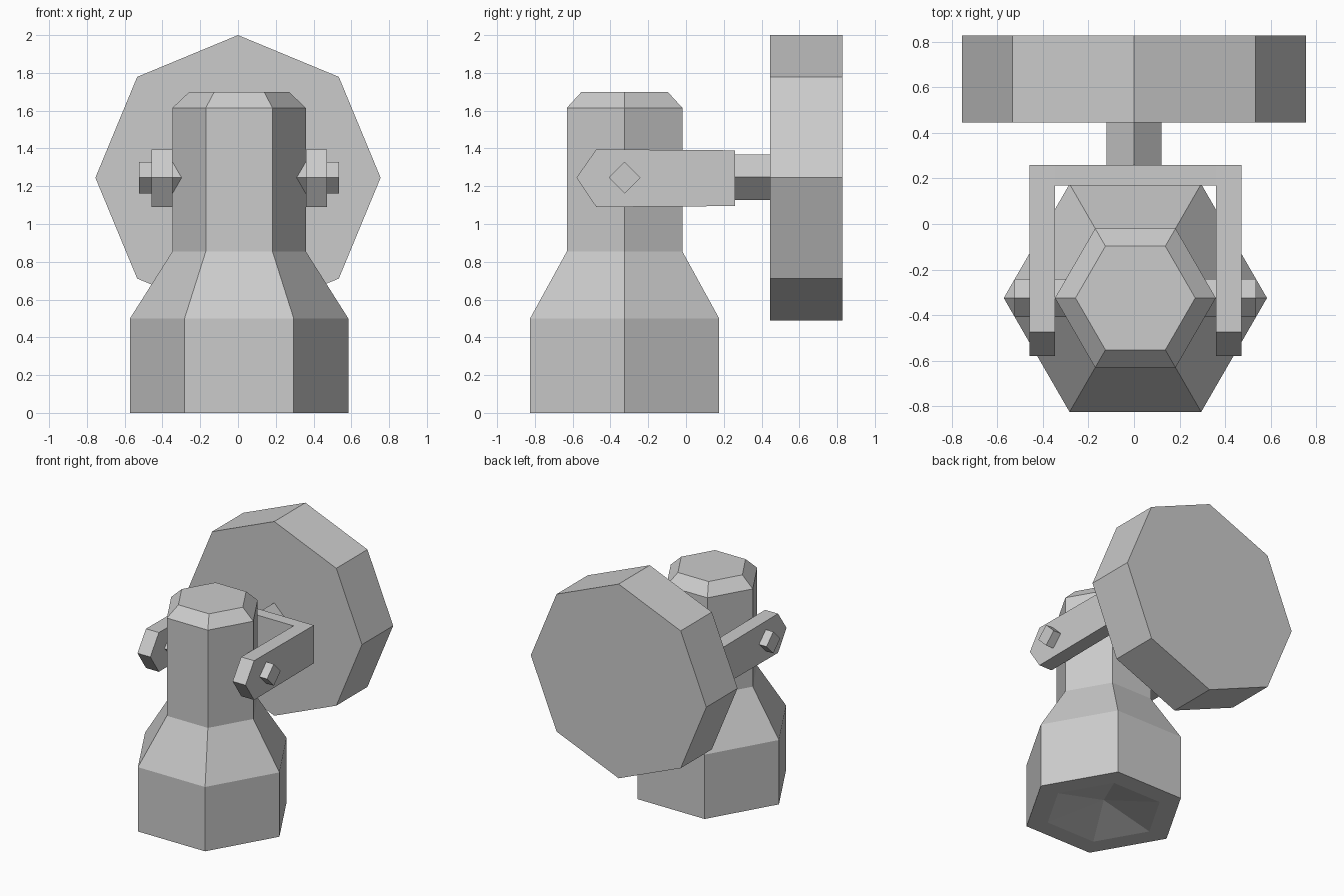
import bpy, bmesh, math
from mathutils import Vector

cube = bpy.data.objects.get("Cube")
if cube:
    bpy.data.objects.remove(cube, do_unlink=True)

grey = bpy.data.materials.new("light_grey")
grey.use_nodes = True
grey.diffuse_color = (0.6, 0.6, 0.6, 1)
bsdf = next(n for n in grey.node_tree.nodes if n.type == 'BSDF_PRINCIPLED')
bsdf.inputs["Base Color"].default_value = (0.6, 0.6, 0.6, 1)


def finish(name, bm):
    bmesh.ops.recalc_face_normals(bm, faces=bm.faces)
    mesh = bpy.data.meshes.new(name)
    bm.to_mesh(mesh)
    bm.free()
    mesh.materials.append(grey)
    obj = bpy.data.objects.new(name, mesh)
    bpy.context.scene.collection.objects.link(obj)


def turned(name, axis, centre, sides, start, rings):
    """Flat-sided solid along an axis from (radius, position) rings; radius 0 is a point."""
    bm = bmesh.new()
    a = "xyz".index(axis)
    u, v = [i for i in range(3) if i != a]
    loops = []
    for radius, pos in rings:
        loop = []
        for k in range(sides if radius else 1):
            ang = start + math.tau * k / sides
            p = Vector(centre)
            p[a] = pos
            p[u] += radius * math.cos(ang)
            p[v] += radius * math.sin(ang)
            loop.append(bm.verts.new(p))
        loops.append(loop)
    for lo, hi in zip(loops, loops[1:]):
        for k in range(sides):
            j = (k + 1) % sides
            if len(lo) == 1:
                bm.faces.new((lo[0], hi[j], hi[k]))
            else:
                bm.faces.new((lo[k], lo[j], hi[j], hi[k]))
    for loop in (loops[0], loops[-1]):
        if len(loop) > 1:
            bm.faces.new(loop)
    finish(name, bm)


def side_plate(name, profile, x0, x1):
    """Extrude a (y, z) outline across x."""
    bm = bmesh.new()
    face = bm.faces.new([bm.verts.new((x0, y, z)) for y, z in profile])
    ext = bmesh.ops.extrude_face_region(bm, geom=[face])["geom"]
    verts = [g for g in ext if isinstance(g, bmesh.types.BMVert)]
    bmesh.ops.translate(bm, verts=verts, vec=(x1 - x0, 0, 0))
    finish(name, bm)


MID_X, POST_Y, PIN_Z = 0.006, -0.325, 1.245

# Hexagonal post with a shallow pointed recess in its base
turned("post", "z", (MID_X, POST_Y, 0), 6, 0,
       [(0, 0.1), (0.42, 0), (0.578, 0), (0.578, 0.5), (0.353, 0.855),
        (0.353, 1.615), (0.263, 1.7)])

# Square pin through the post
turned("pivot_pin", "x", (0, POST_Y, PIN_Z), 4, 0,
       [(0.084, MID_X - 0.53), (0.084, MID_X + 0.53)])

# Fork: two pointed arms joined by a cross bar
arm = [(-0.58, PIN_Z), (-0.475, 1.395), (0.26, 1.39), (0.26, 1.095), (-0.475, 1.09)]
for name, s in (("left_arm", 1), ("right_arm", -1)):
    side_plate(name, arm, MID_X + s * 0.354, MID_X + s * 0.465)
bar = [(0.17, 1.39), (0.26, 1.39), (0.26, 1.095), (0.17, 1.095)]
side_plate("cross_bar", bar, MID_X - 0.354, MID_X + 0.354)

# Square neck and octagonal disc behind the fork
turned("neck", "y", (0, 0, 1.248), 4, 0, [(0.12, 0.25), (0.12, 0.45)])
turned("disc", "y", (0, 0, PIN_Z), 8, 0, [(0.755, 0.445), (0.755, 0.828)])
